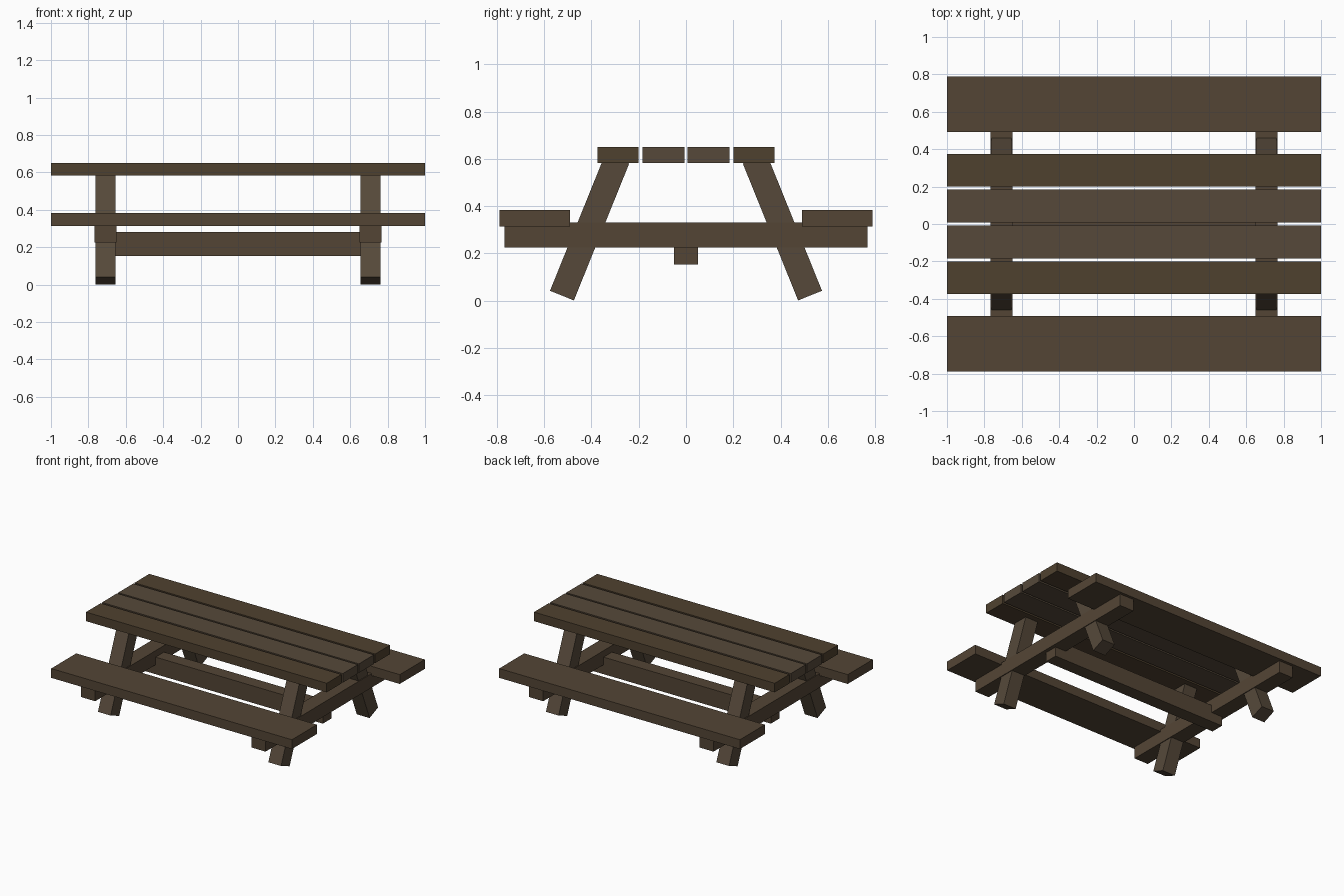
import bpy
import math
from mathutils import Matrix, Vector

if "Cube" in bpy.data.objects:
    bpy.data.objects.remove(bpy.data.objects["Cube"])


def material(name, rgb):
    m = bpy.data.materials.new(name)
    m.diffuse_color = (*rgb, 1)
    m.use_nodes = True
    m.node_tree.nodes["Principled BSDF"].inputs["Base Color"].default_value = m.diffuse_color
    return m


wood = material("wood", (0.088, 0.060, 0.036))
wood_dark = material("wood_dark", (0.078, 0.053, 0.028))
wood_light = material("wood_light", (0.092, 0.066, 0.042))


def beam(name, center, size, mat, tilt=0.0):
    """Box with its size baked into the mesh, optionally tilted about x."""
    bpy.ops.mesh.primitive_cube_add(size=1)
    ob = bpy.context.object
    ob.name = name
    ob.data.transform(Matrix.Diagonal((*size, 1)))
    ob.location = center
    ob.rotation_euler.x = tilt
    ob.data.materials.append(mat)
    return ob


# Four table top planks and two benches, mirrored front to back
for side, label in ((-1, "front"), (1, "back")):
    beam(f"inner_top_plank_{label}", (0, side * 0.096, 0.616), (2, 0.178, 0.068), wood_light)
    beam(f"outer_top_plank_{label}", (0, side * 0.288, 0.616), (2, 0.175, 0.068), wood_dark)
    beam(f"bench_{label}", (0, side * 0.64, 0.349), (2, 0.297, 0.07), wood)

# Leg frames: a cross beam and two splayed legs at each end
SPLAY = math.radians(22)
LEG_LENGTH = 0.625
foot = Vector((0, 0.525, 0.021))
leg_dir = Vector((0, -math.sin(SPLAY), math.cos(SPLAY)))
mid = foot + leg_dir * LEG_LENGTH / 2
for end, end_label in ((-1, "left"), (1, "right")):
    x = end * 0.708
    beam(f"cross_beam_{end_label}", (x, 0, 0.277), (0.117, 1.535, 0.106), wood)
    for side, label in ((-1, "front"), (1, "back")):
        beam(f"leg_{label}_{end_label}", (x, side * mid.y, mid.z),
             (0.106, 0.109, LEG_LENGTH), wood_light, side * SPLAY)

# Long stretcher joining the two cross beams
beam("stretcher", (0, 0, 0.217), (1.48, 0.1, 0.128), wood)
